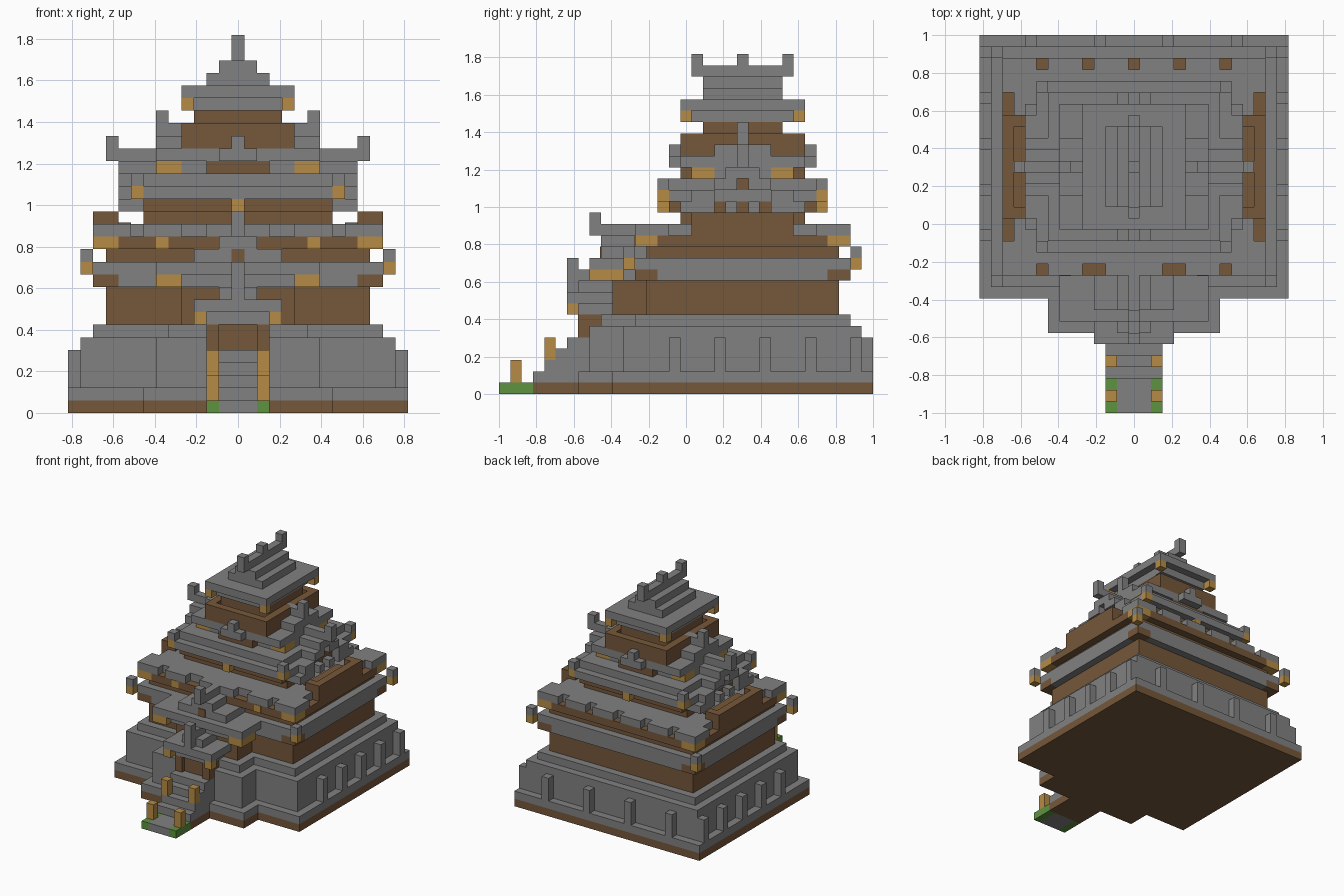
import bpy
import bmesh

UNIT = 2 / 33      # edge length of one block
MID = 5            # depth index of the tower's centre

cube = bpy.data.objects.get("Cube")
if cube:
    bpy.data.objects.remove(cube, do_unlink=True)


def material(name, colour):
    mat = bpy.data.materials.new(name)
    mat.use_nodes = True
    mat.diffuse_color = (*colour, 1)
    mat.node_tree.nodes["Principled BSDF"].inputs["Base Color"].default_value = (*colour, 1)
    return mat


stone = material("grey stone", (.22, .22, .22))
wood = material("brown wood", (.18, .095, .042))
gold = material("golden timber", (.46, .26, .06))
grass = material("green grass", (.11, .29, .05))


def part(name, mat, boxes):
    """Join boxes (x0, x1, y0, y1 as inclusive block indices; bottom, top) into one object."""
    bm = bmesh.new()
    for x0, x1, y0, y1, bottom, top in boxes:
        x0, x1, y0, y1 = x0 - .5, x1 + .5, y0 - .5, y1 + .5
        made = bmesh.ops.create_cube(bm, size=1)["verts"]
        for v in made:
            v.co = (UNIT * (x1 if v.co.x > 0 else x0),
                    UNIT * (y1 if v.co.y > 0 else y0),
                    UNIT * (top if v.co.z > 0 else bottom))
    mesh = bpy.data.meshes.new(name)
    bm.to_mesh(mesh)
    bm.free()
    mesh.materials.append(mat)
    obj = bpy.data.objects.new(name, mesh)
    bpy.context.collection.objects.link(obj)
    return obj


def tier(hx, hy, bottom, top):
    return (-hx, hx, MID - hy, MID + hy, bottom, top)


def front(hx, y0, y1, bottom, top):
    return (-hx, hx, y0, y1, bottom, top)


def both(x0, x1, y0, y1, bottom, top):
    """A box and its mirror image across x."""
    return [(x0, x1, y0, y1, bottom, top), (-x1, -x0, y0, y1, bottom, top)]


def four(x, dy, bottom, top):
    """One block at each of the four corners of a tier."""
    return [b for s in (-1, 1) for b in both(x, x, MID + s * dy, MID + s * dy, bottom, top)]


def eave(name, mat, corner_mat, hx, hy, z, arm=2):
    """One layer of roof whose corners are L-shaped brackets."""
    part(name, mat, [tier(hx - arm, hy, z, z + 1), tier(hx, hy - arm, z, z + 1),
                     tier(hx - 1, hy - 1, z, z + 1)])
    corners = four(hx, hy, z, z + 1)
    for k in range(1, arm):
        corners += four(hx - k, hy, z, z + 1) + four(hx, hy - k, z, z + 1)
    part(name + "_corners", corner_mat, corners)


# Foundation and sloping stone walls
part("foundation", wood, [tier(13, 11, 0, 1), front(7, -9, -6, 0, 1), front(2, -13, -9, 0, 1)])
part("stone_plinth", stone, [tier(13, 11, 1, 2), front(7, -9, -6, 1, 2)])
part("stone_walls", stone, [tier(12, 10, 2, 6), front(6, -8, -5, 2, 6),
                            tier(11, 9, 6, 7), front(5, -7, -4, 6, 7)])
buttresses = [b for y in range(-1, 16, 4) for b in both(13, 13, y, y, 2, 5)]
buttresses += [(x, x, 16, 16, 2, 5) for x in range(-9, 10, 6)]
part("buttresses", stone, buttresses)

# Entrance path, stairs and lamp posts
part("path", stone, [front(1, -16, -14, 0, 1)])
part("path_edges", grass, both(2, 2, -16, -14, 0, 1))
part("stairs", stone, [front(2, i - 13, -9, i + 1, i + 2) for i in range(4)])
part("stair_posts", gold, both(2, 2, -15, -15, 1, 3) + both(2, 2, -12, -12, 3, 5))

# Entrance porch
part("porch_posts", wood, both(2, 2, -9.01, -8, 5, 7))
part("porch_door", wood, [front(1, -8.51, -8, 5, 7)])
part("porch_roof", stone, [front(2, -9, -7, 7, 8), front(3, -10, -7, 8, 9),
                           front(1, -9, -7, 9, 10), front(0, -9, -7, 10, 11)])
part("porch_finial", stone, [front(0, -10, -10, 9, 12)])
part("porch_corners", gold, both(3, 3, -10, -10, 7, 8))

# Ground storey
part("ground_storey", wood, [tier(10, 8, 7, 10), front(4, -6, -3, 7, 10)])
eave("lower_eave", stone, wood, 11, 9, 10)
part("lower_roof", stone, [tier(11, 9, 11, 12)])
part("lower_roof_gold_tips", gold, four(12, 10, 11, 12))
part("lower_roof_tips", stone, four(12, 10, 12, 13))

# Front gable over the entrance wing
part("wing_eave", stone, [front(5, -7, -5, 10, 11), front(6, -8, -5, 11, 12)])
part("wing_corners", gold, both(5, 6, -8, -8, 10, 11) + both(6, 6, -7, -6, 10, 11))
part("wing_gable", stone, [front(3, -7, -4, 12, 13), front(1, -7, -4, 13, 14),
                           front(0, -7, -4, 14, 15)])
part("wing_window", wood, [front(0, -7.1, -7, 12, 13)])
part("wing_finial", stone, [front(0, -8, -8, 14, 16)])

# Second storey with a notched roof edge
part("second_storey", wood, [tier(10, 8, 12, 13)])
eave("second_eave", wood, gold, 11, 9, 13)
part("second_eave_studs", gold, both(6, 6, -4.05, -4, 13.02, 13.98))
edge = [(x, x, y, y, 14, 15) for x in range(-11, 12) for y in (-4, 14)
        if x % 4 and not (y < 0 and abs(x) == 3)]
edge += both(11, 11, -3, -2, 14, 15) + both(11, 11, 12, 13, 14, 15)
part("second_roof", stone, [tier(10, 8, 14, 15)] + edge)

# Side balconies
part("balcony_walls", wood, both(11, 11, 1, 9, 14, 16)
     + both(10, 10, 1, 1, 14, 16) + both(10, 10, 9, 9, 14, 16))
part("balcony_floors", wood, both(9, 10, 2, 8, 14, 15.1))

# Third storey
part("third_storey", wood, [tier(7, 5, 15, 16), tier(7, 6, 16, 17)])
part("third_roof", stone, [tier(7, 7, 17, 18), tier(8, 6, 17, 18), tier(7, 6, 18, 19)])
part("third_roof_gold_tips", gold, four(8, 7, 17, 18)
     + [(0, 0, y, y, 16, 17) for y in (MID - 7, MID + 7)])
part("third_roof_tips", stone, four(8, 7, 18, 19))

# Large side gables with timber infill
rims, infill = [], []
for step, half in enumerate((0, 1, 2, 4, 5)):
    z = 20 - step
    for s in (-1, 1):
        outer, inner = MID + s * half, MID + s * max(half - 1, 0)
        rims += both(4, 9, min(outer, inner), max(outer, inner), z, z + 1)
    if half > 1:
        infill += both(6, 8, MID + 2 - half, MID - 2 + half, z, z + 1)
part("side_gables", stone, rims)
part("side_gable_infill", wood, infill)
part("side_gable_posts", stone, [b for d in (-3, -1, 1, 3)
                                 for b in both(9, 9, MID + d, MID + d, 16, 17)])
part("side_gable_finials", stone, both(10, 10, MID, MID, 20, 22))

# Fourth roof with small gables on every side
eave("fourth_eave", stone, gold, 6, 4, 19)
part("fourth_roof", stone, [tier(6, 5, 20, 21), tier(1, 6, 20, 21)])
part("fourth_gable_windows", wood, [tier(2, 5, 19, 20)])
part("fourth_gables", stone, [tier(0, 6, 20, 22), tier(6, 2, 21, 22), tier(6, 0, 22, 23)])
part("fourth_gable_finials", stone, both(6, 6, MID, MID, 23, 24))

# Top storey with its open parapet
part("parapet", wood, [front(4, y, y, 21, 23) for y in (MID - 5, MID + 5)]
     + both(4, 4, MID - 4, MID + 4, 21, 23))
part("top_storey", wood, [tier(3, 3, 21, 24)])

# Top roof, ridge and finials
part("top_eave", stone, [tier(3, 4, 24, 25)])
part("top_eave_corners", gold, four(4, 5, 24, 25))
part("top_roof", stone, [tier(4, 5, 25, 26), tier(2, 3, 26, 27), tier(1, 3, 27, 28)])
part("ridge", stone, [tier(0, 4, 28, 29)])
part("ridge_finials", stone, [(0, 0, y, y, 29, 30) for y in (MID - 4, MID, MID + 4)])
